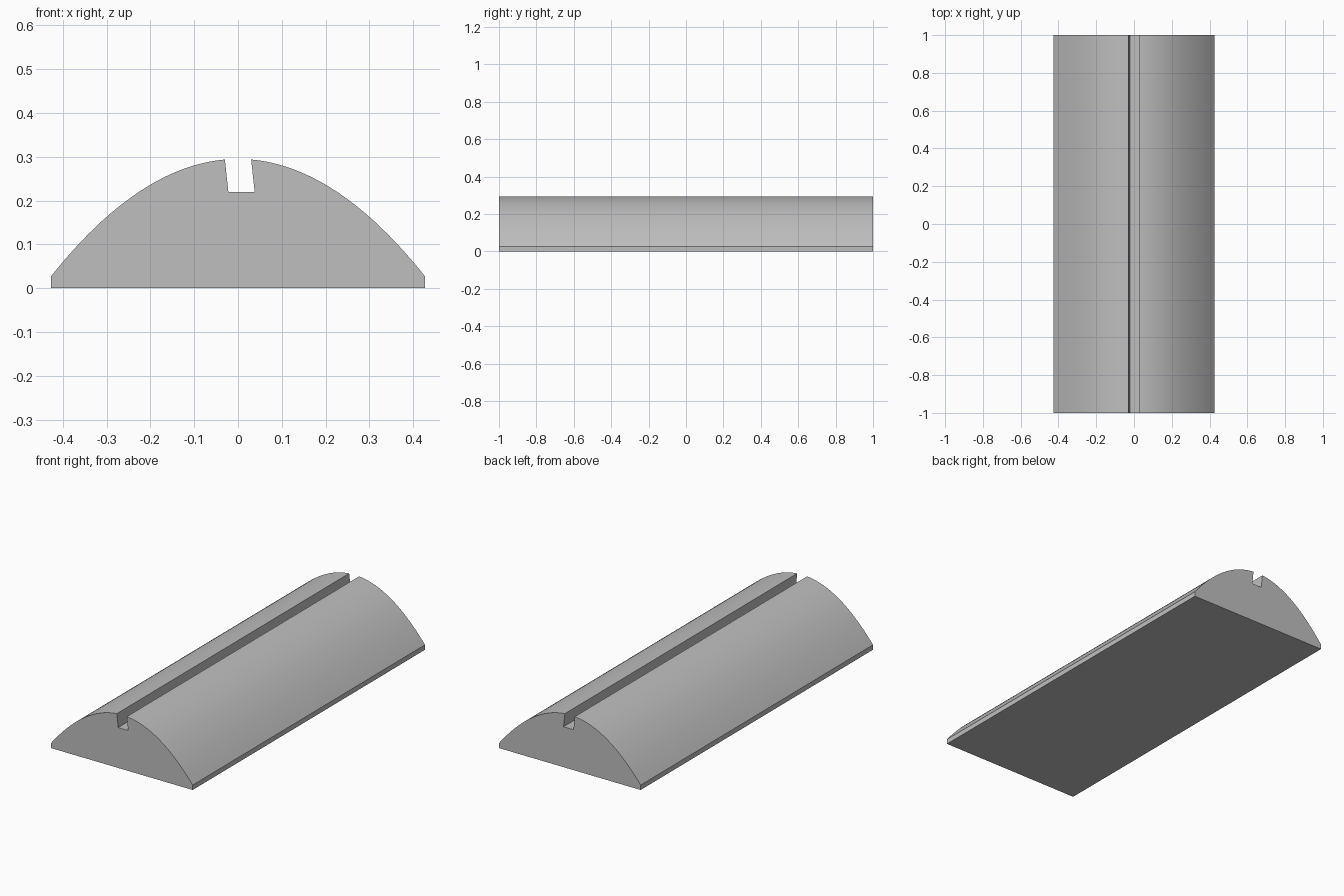
import bpy
import bmesh
import math

cube = bpy.data.objects.get("Cube")
if cube:
    bpy.data.objects.remove(cube, do_unlink=True)

HALF_WIDTH, HALF_LENGTH = 0.427, 1.0
LIP, CROWN = 0.027, 0.295
SLOT_HALF, SLOT_FLOOR, SLOT_LEAN = 0.03, 0.22, 0.008
STEPS = 24


def dome(x):
    """Height of the parabolic crown at x."""
    return CROWN - (CROWN - LIP) * (x / HALF_WIDTH) ** 2


# Cross-section: flat base, short lips, domed top, leaning slot
right_arc = [HALF_WIDTH + (SLOT_HALF - HALF_WIDTH) * i / STEPS for i in range(STEPS + 1)]
profile = [(-HALF_WIDTH, 0), (HALF_WIDTH, 0)]
profile += [(x, dome(x)) for x in right_arc]
profile += [(SLOT_HALF + SLOT_LEAN, SLOT_FLOOR), (-SLOT_HALF + SLOT_LEAN, SLOT_FLOOR)]
profile += [(-x, dome(x)) for x in reversed(right_arc)]

# Extrude the section along the length
bm = bmesh.new()
front = bm.faces.new([bm.verts.new((x, -HALF_LENGTH, z)) for x, z in profile])
result = bmesh.ops.extrude_face_region(bm, geom=[front], use_keep_orig=True)
back_verts = [g for g in result["geom"] if isinstance(g, bmesh.types.BMVert)]
bmesh.ops.translate(bm, verts=back_verts, vec=(0, 2 * HALF_LENGTH, 0))
bmesh.ops.recalc_face_normals(bm, faces=bm.faces)
mesh = bpy.data.meshes.new("slotted_bar")
bm.to_mesh(mesh)
bm.free()

bar = bpy.data.objects.new("slotted_bar", mesh)
bpy.context.collection.objects.link(bar)

# Plain grey material
grey = bpy.data.materials.new("plain_grey")
grey.use_nodes = True
colour = (0.52, 0.52, 0.52, 1)
grey.diffuse_color = colour
grey.node_tree.nodes["Principled BSDF"].inputs["Base Color"].default_value = colour
mesh.materials.append(grey)

# Smooth dome with crisp edges
bpy.ops.object.select_all(action="DESELECT")
bar.select_set(True)
bpy.context.view_layer.objects.active = bar
bpy.ops.object.shade_smooth_by_angle(angle=math.radians(25))
